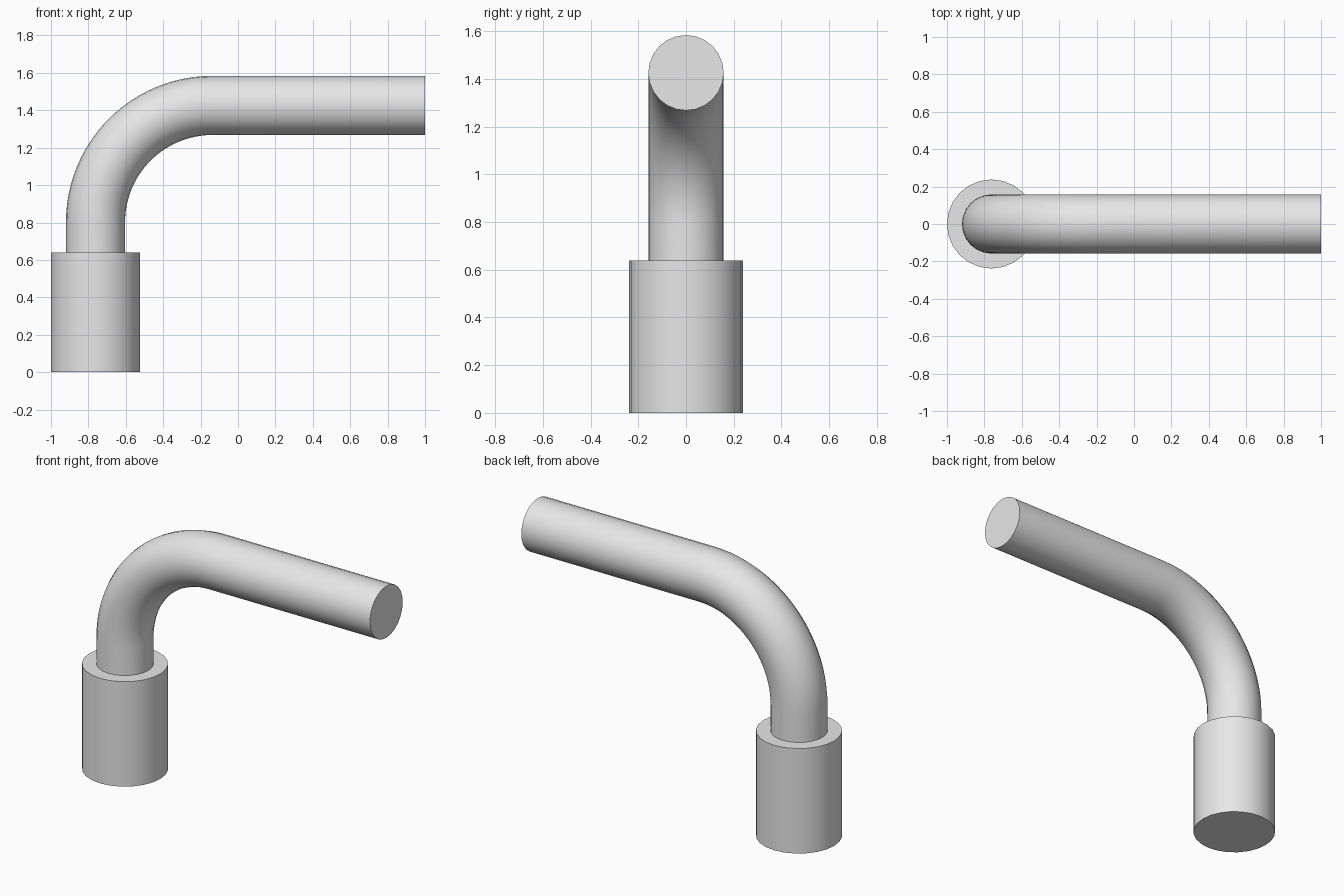
import bpy, bmesh
from math import sin, cos, pi, radians
from mathutils import Vector

cube = bpy.data.objects.get("Cube")
if cube:
    bpy.data.objects.remove(cube, do_unlink=True)

SIDES = 24
AXIS_X = -0.762      # centre of the upright
SOCKET_R, SOCKET_TOP = 0.238, 0.64
PIPE_R, PIPE_Z = 0.158, 1.426
BEND_R, BEND_STEPS = 0.625, 24

grey = bpy.data.materials.new("light_grey")
grey.use_nodes = True
grey.diffuse_color = (0.8, 0.8, 0.8, 1)
grey.node_tree.nodes["Principled BSDF"].inputs["Base Color"].default_value = (0.8, 0.8, 0.8, 1)


def sweep(name, path, radius):
    """Capped round tube along (centre, bend angle) stations in the XZ plane."""
    bm = bmesh.new()
    rings = []
    for centre, a in path:
        across = Vector((-cos(a), 0, sin(a)))
        ring = []
        for i in range(SIDES):
            t = 2 * pi * i / SIDES
            ring.append(bm.verts.new(centre + radius * (cos(t) * across + sin(t) * Vector((0, 1, 0)))))
        rings.append(ring)
    for r0, r1 in zip(rings, rings[1:]):
        for i in range(SIDES):
            j = (i + 1) % SIDES
            bm.faces.new((r0[i], r0[j], r1[j], r1[i]))
    bm.faces.new(rings[0])
    bm.faces.new(rings[-1])
    bmesh.ops.recalc_face_normals(bm, faces=bm.faces)
    mesh = bpy.data.meshes.new(name)
    bm.to_mesh(mesh)
    bm.free()
    mesh.materials.append(grey)
    obj = bpy.data.objects.new(name, mesh)
    bpy.context.collection.objects.link(obj)
    bpy.ops.object.select_all(action='DESELECT')
    obj.select_set(True)
    bpy.context.view_layer.objects.active = obj
    bpy.ops.object.shade_smooth_by_angle(angle=radians(40))
    return obj


# Wide socket at the foot
sweep("socket", [(Vector((AXIS_X, 0, z)), 0) for z in (0, SOCKET_TOP)], SOCKET_R)

# Pipe: short upright, quarter bend, long horizontal run
path = [(Vector((AXIS_X, 0, SOCKET_TOP - 0.01)), 0)]
for k in range(BEND_STEPS + 1):
    a = pi / 2 * k / BEND_STEPS
    path.append((Vector((AXIS_X + BEND_R * (1 - cos(a)), 0, PIPE_Z - BEND_R * (1 - sin(a)))), a))
path.append((Vector((1, 0, PIPE_Z)), pi / 2))
sweep("bent_pipe", path, PIPE_R)
